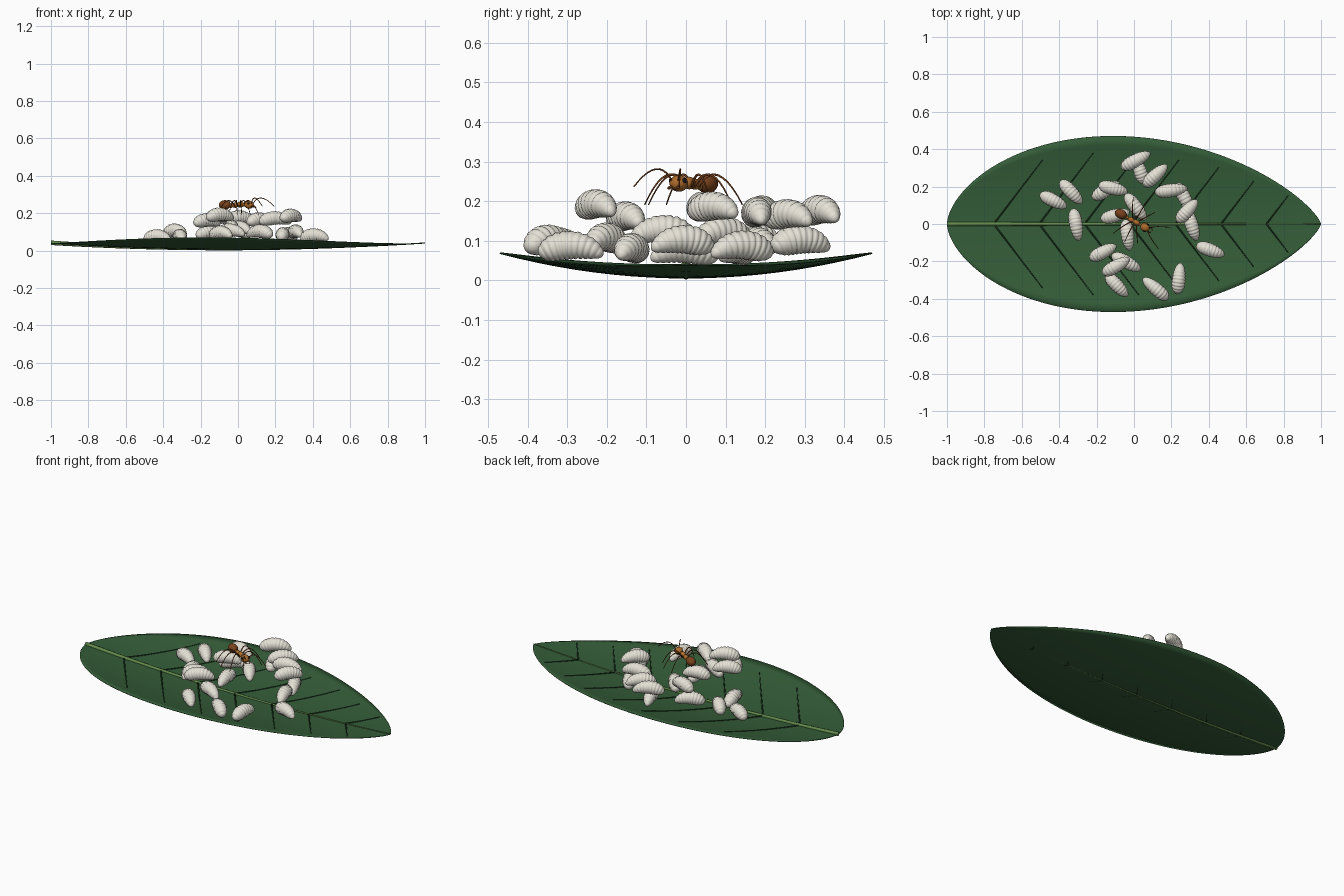
import bpy, bmesh, math
from mathutils import Vector, Matrix, Euler

if "Cube" in bpy.data.objects:
    bpy.data.objects.remove(bpy.data.objects["Cube"])


def material(name, rgb):
    m = bpy.data.materials.new(name)
    m.diffuse_color = (*rgb, 1)
    m.use_nodes = True
    m.node_tree.nodes["Principled BSDF"].inputs["Base Color"].default_value = m.diffuse_color
    return m


GREEN = material("leaf_green", (0.035, 0.11, 0.04))
RIB = material("rib_green", (0.12, 0.25, 0.07))
VEIN = material("vein_dark", (0.015, 0.045, 0.018))
CREAM = material("larva_cream", (0.78, 0.75, 0.67))
ORANGE = material("ant_orange", (0.42, 0.15, 0.025))
BROWN = material("ant_brown", (0.19, 0.055, 0.012))
BLACK = material("eye_black", (0.01, 0.01, 0.01))


def make(name, bm, mat):
    bmesh.ops.recalc_face_normals(bm, faces=bm.faces)
    for f in bm.faces:
        f.smooth = True
    me = bpy.data.meshes.new(name)
    bm.to_mesh(me)
    bm.free()
    me.materials.append(mat)
    ob = bpy.data.objects.new(name, me)
    bpy.context.collection.objects.link(ob)
    return ob


def rings_to_mesh(name, rings, mat):
    """Skin a list of equal-length closed rings and cap both ends."""
    bm = bmesh.new()
    vs = [[bm.verts.new(p) for p in r] for r in rings]
    n = len(vs[0])
    for a, b in zip(vs, vs[1:]):
        for i in range(n):
            bm.faces.new((a[i], a[(i + 1) % n], b[(i + 1) % n], b[i]))
    bm.faces.new(vs[0])
    bm.faces.new(vs[-1])
    return make(name, bm, mat)


def tube(name, pts, r0, r1, mat, sides=8):
    """Tapered tube along points (a smooth curve through three points)."""
    pts = [Vector(p) for p in pts]
    if len(pts) == 3:
        a, b, c = pts
        b = b * 2 - (a + c) / 2
        pts = [a * (1 - t) ** 2 + b * 2 * t * (1 - t) + c * t * t for t in [i / 10 for i in range(11)]]
    rings = []
    for i, p in enumerate(pts):
        d = (pts[min(i + 1, len(pts) - 1)] - pts[max(i - 1, 0)]).normalized()
        s = d.cross(Vector((0, 0, 1)))
        s = s.normalized() if s.length > 1e-4 else Vector((1, 0, 0))
        u = s.cross(d)
        r = r0 + (r1 - r0) * i / (len(pts) - 1)
        rings.append([p + (s * math.cos(k * math.tau / sides) + u * math.sin(k * math.tau / sides)) * r
                      for k in range(sides)])
    return rings_to_mesh(name, rings, mat)


# ---- Leaf blade: cupped, pointed at both ends
def surf(x, y):
    return 0.008 + 0.033 * x * x + 0.28 * y * y


def half_width(x):
    t = min(max((x + 1) / 2, 0), 1)
    a, b = 0.6, 0.75
    p = a / (a + b)
    return 0.47 * (t ** a * (1 - t) ** b) / (p ** a * (1 - p) ** b)


bm = bmesh.new()
NX, NY = 72, 20
grid = []
for i in range(NX + 1):
    x = -math.cos(math.pi * i / NX)
    w = half_width(x)
    grid.append([bm.verts.new((x, w * (2 * j / NY - 1), surf(x, w * (2 * j / NY - 1)))) for j in range(NY + 1)])
for i in range(NX):
    for j in range(NY):
        bm.faces.new((grid[i][j], grid[i + 1][j], grid[i + 1][j + 1], grid[i][j + 1]))
bmesh.ops.remove_doubles(bm, verts=bm.verts, dist=1e-5)
leaf = make("leaf_blade", bm, GREEN)
if leaf.data.polygons[len(leaf.data.polygons) // 2].normal.z < 0:
    leaf.data.flip_normals()
sol = leaf.modifiers.new("thickness", 'SOLIDIFY')
sol.thickness = 0.003

# ---- Midrib and side veins
tube("midrib", [(x, 0, surf(x, 0) + 0.001) for x in [-1 + 0.05 * i for i in range(41)]], 0.012, 0.002, RIB)
for k in range(7):
    x0 = -0.75 + 0.243 * k
    for s, side in ((1, "left"), (-1, "right")):
        pts = []
        for i in range(11):
            x, y = x0 + 0.029 * i, 0.038 * i
            if y < half_width(x) * 0.84:
                pts.append((x, s * y, surf(x, y) + 0.0005))
        tube(f"side_vein_{k + 1}_{side}", pts, 0.0045, 0.002, VEIN, 6)


# ---- Larvae: arched, segmented grubs
def larva(name, x, y, z, yaw, L, R=0.038):
    seg, per, sides, bend = 11, 6, 18, 1.35
    n = seg * per
    rad = L * 1.06 / bend
    sag = rad * (1 - math.cos(bend / 2))
    rot = Matrix.Rotation(math.radians(yaw), 3, 'Z')
    rings = []
    for i in range(n + 1):
        t = 0.5 - 0.5 * math.cos(math.pi * (0.02 + 0.96 * i / n))
        t = 0.6 * t + 0.4 * (0.003 + 0.994 * i / n)
        th = (t - 0.5) * bend
        c = Vector((rad * math.sin(th), 0, rad * (math.cos(th) - 1) + sag * 0.5))
        out = Vector((math.sin(th), 0, math.cos(th)))
        env = math.sqrt(max(0, 1 - abs(2 * t - 1) ** 2.5)) * (1.04 - 0.32 * t * t)
        r = R * env * (0.88 + 0.12 * abs(math.sin(math.pi * seg * t)) ** 0.6)
        rings.append([rot @ (c + out * r * math.cos(a) + Vector((0, r * math.sin(a), 0))) + Vector((x, y, z))
                      for a in [k * math.tau / sides for k in range(sides)]])
    rings_to_mesh(name, rings, CREAM)


LARVAE = [  # x, y, z, yaw
    (-0.43, 0.125, 0.065, -27), (-0.335, 0.17, 0.095, -47), (-0.31, -0.005, 0.065, -80),
    (-0.11, 0.19, 0.165, -14), (-0.15, 0.18, 0.085, 30), (0.01, 0.34, 0.165, 28),
    (0.03, 0.29, 0.09, 110), (0.115, 0.26, 0.155, 42), (0.20, 0.18, 0.16, 8),
    (0.285, 0.07, 0.175, 48), (0.31, -0.01, 0.09, -72), (0.27, 0.14, 0.075, -62),
    (0.41, -0.14, 0.07, -20), (0.24, -0.29, 0.075, 84), (0.115, -0.345, 0.09, 140),
    (-0.09, -0.33, 0.085, -45), (-0.095, -0.225, 0.18, 30), (-0.04, -0.205, 0.095, -28),
    (-0.165, -0.15, 0.15, 27), (-0.035, -0.06, 0.115, -82), (0.01, 0.09, 0.11, -52),
    (-0.10, 0.045, 0.175, 15)]
for i, place in enumerate(LARVAE):
    larva(f"larva_{i + 1}", *place, 0.155 + 0.008 * (i % 3))

# ---- Ant standing on the pile (local forward = +x)
ANT = Matrix.Translation((0, 0.015, 0.243)) @ Euler((0, 0, math.radians(-29))).to_matrix().to_4x4()


def blob(name, loc, size, mat):
    bm = bmesh.new()
    bmesh.ops.create_uvsphere(bm, u_segments=20, v_segments=12, radius=1)
    bmesh.ops.transform(bm, matrix=ANT @ Matrix.Translation(loc) @ Matrix.Diagonal((*size, 1)), verts=bm.verts)
    make(name, bm, mat)


blob("ant_gaster", (-0.08, 0, 0.002), (0.034, 0.025, 0.025), BROWN)
blob("ant_petiole", (-0.04, 0, -0.002), (0.009, 0.008, 0.013), ORANGE)
blob("ant_thorax_rear", (-0.018, 0, 0), (0.02, 0.013, 0.014), ORANGE)
blob("ant_thorax_front", (0.014, 0, 0.003), (0.022, 0.014, 0.016), ORANGE)
blob("ant_neck", (0.038, 0, 0.002), (0.012, 0.007, 0.008), ORANGE)
blob("ant_head", (0.068, 0, 0.002), (0.026, 0.023, 0.021), ORANGE)
for s, side in ((1, "left"), (-1, "right")):
    blob(f"ant_eye_{side}", (0.074, s * 0.0195, 0.009), (0.007, 0.005, 0.007), BLACK)
    P = lambda x, y, z: ANT @ Vector((x, s * y, z))
    tube(f"ant_mandible_{side}", [P(0.088, 0.01, -0.006), P(0.102, 0.012, -0.01), P(0.109, 0.002, -0.012)],
         0.004, 0.0015, BROWN)
    tube(f"ant_antenna_{side}", [P(0.088, 0.01, 0.01), P(0.125, 0.036, 0.038), P(0.185, 0.065, -0.006)],
         0.0025, 0.0018, BROWN)
    for nm, root, knee, foot in (("front", 0.02, (0.045, 0.05), (0.075, 0.095)),
                                 ("middle", 0.005, (0.006, 0.062), (0.01, 0.12)),
                                 ("rear", -0.012, (-0.04, 0.055), (-0.065, 0.11))):
        tube(f"ant_{nm}_leg_{side}", [P(root, 0.01, -0.006), P(*knee, 0.022), P(*foot, -0.052)],
             0.0036, 0.0016, BROWN)
